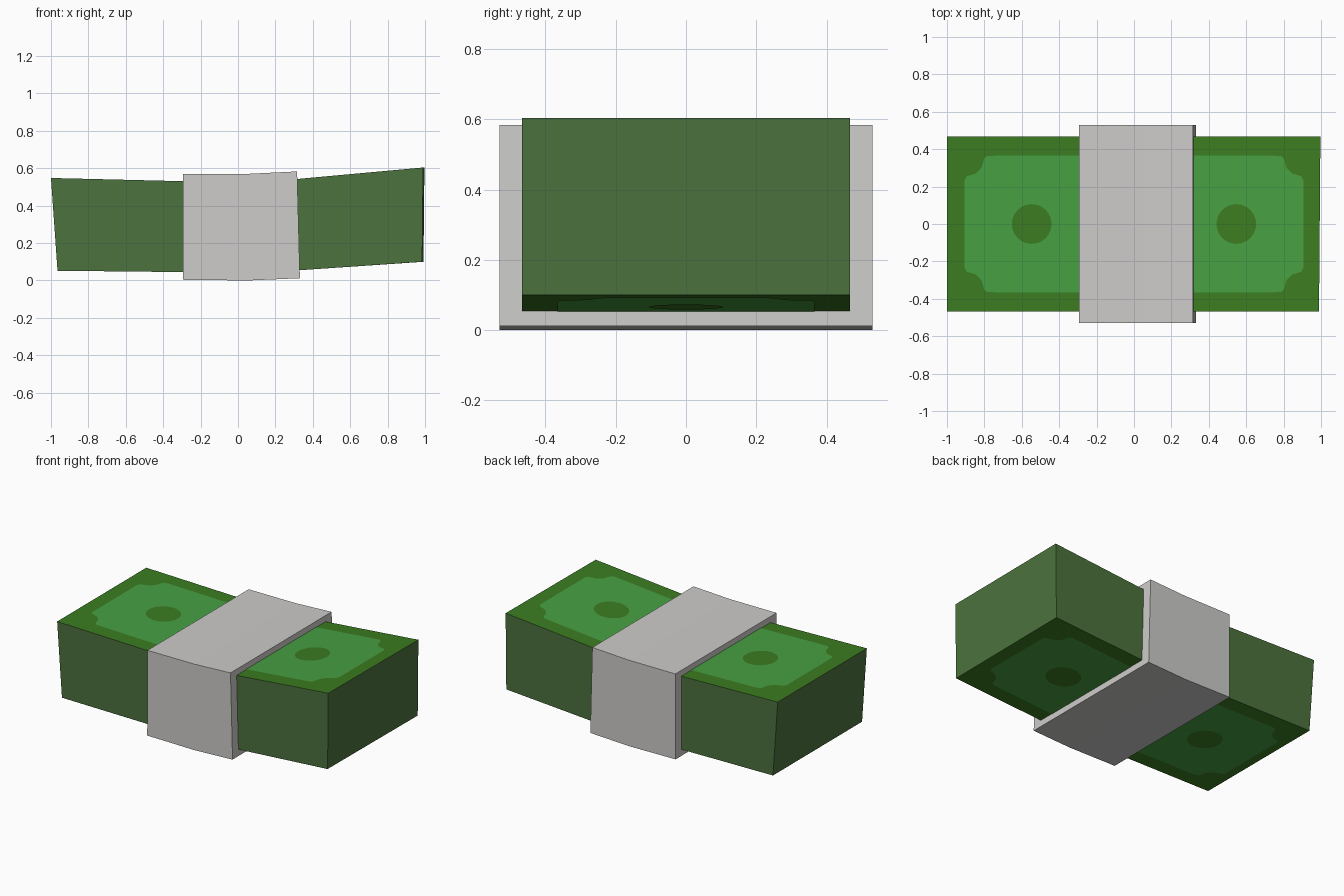
import bpy, bmesh, math

if "Cube" in bpy.data.objects:
    bpy.data.objects.remove(bpy.data.objects["Cube"])


def material(name, r, g, b):
    lin = [((c / 255 + 0.055) / 1.055) ** 2.4 for c in (r, g, b)]
    m = bpy.data.materials.new(name)
    m.diffuse_color = (*lin, 1)
    m.use_nodes = True
    m.node_tree.nodes["Principled BSDF"].inputs["Base Color"].default_value = m.diffuse_color
    return m


BORDER = material("note border green", 59, 124, 33)
PANEL = material("note panel green", 72, 160, 67)
EDGE = material("paper edge green", 76, 114, 61)
PAPER = material("band paper grey", 205, 204, 202)

# Bent side profiles (x, z), left to right
STACK_TOP = [(-1, .548), (-.3, .531), (.05, .53), (.32, .543), (.993, .604)]
STACK_LOW = [(-.965, .052), (-.3, .045), (.05, .045), (.33, .055), (.988, .1)]
BAND_TOP = [(-.293, .57), (.05, .57), (.316, .583)]
BAND_LOW = [(-.295, .004), (.05, 0), (.331, .012)]


def finish(name, bm, mats):
    me = bpy.data.meshes.new(name)
    bm.to_mesh(me)
    bm.free()
    for m in mats:
        me.materials.append(m)
    ob = bpy.data.objects.new(name, me)
    bpy.context.collection.objects.link(ob)
    return ob


def bent_block(name, top, low, half, mats):
    """Block bounded by two bent profiles, extruded along y."""
    bm = bmesh.new()
    rows = [[[bm.verts.new((x + .008 * y * (x > .9), y, z)) for x, z in prof]
             for prof in (top, low)] for y in (-half, half)]
    (ft, fl), (bt, bl) = rows
    for i in range(len(top) - 1):
        j = i + 1
        for quad in ((ft[i], ft[j], bt[j], bt[i]), (fl[i], fl[j], bl[j], bl[i]),
                     (ft[i], ft[j], fl[j], fl[i]), (bt[i], bt[j], bl[j], bl[i])):
            bm.faces.new(quad)
    for i in (0, -1):
        bm.faces.new((ft[i], bt[i], bl[i], fl[i]))
    bmesh.ops.recalc_face_normals(bm, faces=bm.faces)
    # Printed colour on top and bottom, cut paper colour around the sides
    for f in bm.faces:
        f.material_index = 0 if abs(f.normal.z) > .9 or len(mats) == 1 else 1
    return finish(name, bm, mats)


bent_block("note_stack", STACK_TOP, STACK_LOW, .467, [BORDER, EDGE])
bent_block("paper_band", BAND_TOP, BAND_LOW, .53, [PAPER])


def plate(name, outline, line, offset, mat):
    """Printed shape lying just off the sloped surface through a profile line."""
    (x0, z0), (x1, z1) = line
    bm = bmesh.new()
    f = bm.faces.new([bm.verts.new((x, y, z0 + (x - x0) * (z1 - z0) / (x1 - x0) + offset))
                      for x, y in outline])
    f.normal_update()
    if f.normal.z * offset < 0:
        f.normal_flip()
    bmesh.ops.triangulate(bm, faces=[f])
    return finish(name, bm, [mat])


# Half panel with scooped corners, and the medallion
corner = [(.75, .365), (.785, .363), (.80, .353), (.815, .30),
          (.845, .27), (.895, .255), (.905, .235)]
half_panel = [(.27, .365)] + corner + [(x, -y) for x, y in reversed(corner)] + [(.27, -.365)]
disc = [(.547 + .106 * math.cos(a * math.tau / 32), .106 * math.sin(a * math.tau / 32))
        for a in range(32)]

for face, prof, up in (("top", STACK_TOP, 1), ("bottom", STACK_LOW, -1)):
    for side, s, line in (("left", -1, prof[:2]), ("right", 1, prof[-2:])):
        plate(f"{face}_{side}_panel", [(s * x, y) for x, y in half_panel],
              line, up * .002, PANEL)
        plate(f"{face}_{side}_medallion", [(s * x, y) for x, y in disc],
              line, up * .004, BORDER)
